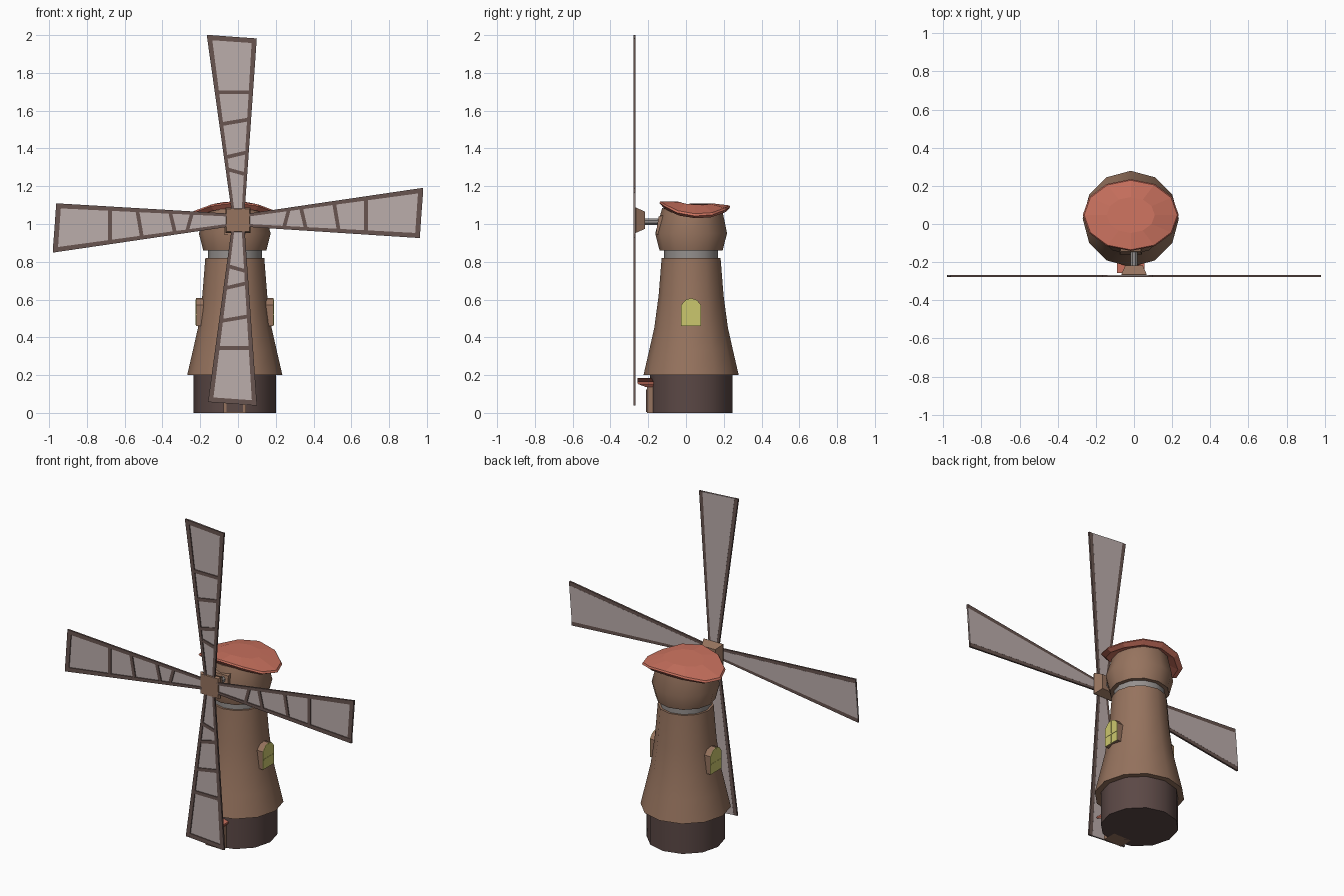
import bpy, bmesh, math
from mathutils import Vector

if "Cube" in bpy.data.objects:
    bpy.data.objects.remove(bpy.data.objects["Cube"])

def mat(name, *rgb):
    m = bpy.data.materials.new(name)
    m.diffuse_color = (*rgb, 1)
    m.use_nodes = True
    m.node_tree.nodes["Principled BSDF"].inputs["Base Color"].default_value = m.diffuse_color
    return m

BROWN = mat("wood_brown", .305, .172, .112)
DARK = mat("dark_base", .105, .065, .06)
RED = mat("roof_red", .60, .17, .115)
YELLOW = mat("window_yellow", .60, .57, .155)
CLOTH = mat("sail_cloth", .50, .42, .41)
FRAME = mat("sail_frame", .14, .09, .08)
GREY = mat("grey_metal", .30, .28, .27)

CX, CY = -0.017, 0.027      # tower axis
N = 12

def finish(name, bm, m, smooth=False):
    bmesh.ops.recalc_face_normals(bm, faces=bm.faces[:])
    me = bpy.data.meshes.new(name)
    bm.to_mesh(me)
    bm.free()
    ob = bpy.data.objects.new(name, me)
    bpy.context.collection.objects.link(ob)
    me.materials.append(m)
    if smooth:
        bpy.ops.object.select_all(action='DESELECT')
        ob.select_set(True)
        bpy.context.view_layer.objects.active = ob
        bpy.ops.object.shade_smooth_by_angle(angle=math.radians(32))
    return ob

def loft(bm, rings):
    """Closed skin through rings of points with equal counts."""
    rs = [[bm.verts.new(p) for p in r] for r in rings]
    n = len(rs[0])
    for a, b in zip(rs, rs[1:]):
        for i in range(n):
            j = (i + 1) % n
            bm.faces.new((a[i], a[j], b[j], b[i]))
    bm.faces.new(rs[0])
    bm.faces.new(rs[-1])

def ring(r, z, cx=CX, cy=CY, ry=None):
    ry = r if ry is None else ry
    return [Vector((cx + r * math.cos(i * math.tau / N), cy + ry * math.sin(i * math.tau / N), z))
            for i in range(N)]

def lathe(name, profile, m):
    bm = bmesh.new()
    loft(bm, [ring(r, z) for r, z in profile])
    return finish(name, bm, m, True)

def slab(bm, pts, y0, y1):
    """Front-view (x, z) outline extruded along y."""
    loft(bm, [[(x, y, z) for x, z in pts] for y in (y0, y1)])

def rect(hx, z0, z1, cx=CX):
    return [(cx - hx, z0), (cx + hx, z0), (cx + hx, z1), (cx - hx, z1)]

# Tower body
lathe("base", [(.218, 0), (.218, .21)], DARK)
lathe("tower", [(.252, .2), (.222, .33), (.195, .45), (.172, .62), (.156, .82)], BROWN)
lathe("neck_ring", [(.143, .81), (.143, .87)], GREY)

# Rotating cap, its top following the arched roof
bm = bmesh.new()
top = ring(.158, 1.085, CX, CY + .005)
for p in top:
    p.z -= 1.1 * (p.x - CX) ** 2
loft(bm, [ring(.167, .86), ring(.19, .95), top])
finish("cap", bm, BROWN, True)

# Axle housing on the cap front
bm = bmesh.new()
loft(bm, [[(x, -.16, z) for x, z in ((-.075, .945), (.041, .945))] + [(.041, 0, .945), (-.075, 0, .945)],
          [(-.07, -.145, 1.04), (.036, -.145, 1.04), (.036, 0, 1.075), (-.07, 0, 1.075)]])
finish("axle_housing", bm, BROWN)

# Saddle roof: oval arched across x, sloping down to the back
def roof_z(p, drop):
    return 1.12 - 1.1 * (p.x - CX) ** 2 - .12 * max(0, p.y - .05) - drop

bm = bmesh.new()
rings = []
for k, drop in ((.5, .03), (.88, .035), (1, .008), (.97, 0), (.5, 0)):
    r = ring(.252 * k, 0, CX, .047, .188 * k)
    for p in r:
        p.z = roof_z(p, drop)
    rings.append(r)
loft(bm, rings)
finish("roof", bm, RED)

# Arched side windows on box dormers
ARCH = [(-.053, .46), (.053, .46), (.053, .57), (.03, .598), (0, .608), (-.03, .598), (-.053, .57)]
for s, side in ((-1, "left"), (1, "right")):
    def side_prism(bm, pts, d0, d1):
        loft(bm, [[(CX + s * d, CY + y, z) for y, z in pts] for d in (d0, d1)])
    bm = bmesh.new()
    side_prism(bm, ARCH, .12, .203)
    finish("window_box_" + side, bm, BROWN)
    bm = bmesh.new()
    side_prism(bm, ARCH, .203, .206)
    side_prism(bm, rect(.003, .465, .6, 0), .206, .208)
    side_prism(bm, rect(.048, .517, .523, 0), .206, .208)
    finish("window_pane_" + side, bm, YELLOW)

# Door with red canopy
bm = bmesh.new()
slab(bm, rect(.06, 0, .155), -.207, -.12)
finish("door_frame", bm, BROWN)
bm = bmesh.new()
slab(bm, rect(.043, .005, .125), -.211, -.207)
finish("door", bm, DARK)
bm = bmesh.new()
def canopy(hx, y, z):
    xs = (-1, -.4, .4, 1)
    zs = (-.022, 0, 0, -.022)
    return ([(CX + hx * a, y, z + b) for a, b in zip(xs, zs)]
            + [(CX + hx * a, -.15, z + b) for a, b in zip(xs[::-1], zs)])
loft(bm, [canopy(.06, -.215, .16), canopy(.073, -.255, .175), canopy(.073, -.258, .185)])
finish("door_canopy", bm, RED)

# Hub and axle
HZ = 1.02
bm = bmesh.new()
loft(bm, [[(x, y, HZ + z) for x, z in rect(h, -h, h, 0)]
          for h, y in ((.06, -.279), (.067, -.265), (.046, -.218))])
finish("hub", bm, BROWN)
bm = bmesh.new()
loft(bm, [[(.019 * math.cos(a), y, 1.012 + .019 * math.sin(a))
           for a in (math.tau * (i + .5) / 8 for i in range(8))] for y in (-.23, -.1)])
finish("axle", bm, GREY)

# Sails: outline given by width left and right of the spar at the tip
BARS = [(.677, .677), (.508, .534), (.333, .36), (.27, .243)]
W = .026
for name, ang, left, right in (("top", 0, .164, .1), ("left", 90, .17, .09),
                               ("bottom", 180, .1, .16), ("right", -90, .17, .095)):
    c, s = math.cos(math.radians(ang)), math.sin(math.radians(ang))

    def edge(side, t, inset=0):
        """Point on the left (0) or right (1) edge at distance t from the hub."""
        tip = right if side else left
        x = .036 + (tip - .036) * (t - .06) / .91 - inset
        return (x if side else -x, t)

    def place(pts):
        return [(c * x - s * z, HZ + s * x + c * z) for x, z in pts]

    tips = (.98, .963)
    bm = bmesh.new()
    for e in (0, 1):
        slab(bm, place([edge(e, .05), edge(e, tips[e]), edge(e, tips[e], W), edge(e, .05, W * .6)]),
             -.279, -.268)
    for a, b in BARS + [(tips[0] - W / 2, tips[1] - W / 2)]:
        h = W / 2 if a > .9 else .01
        slab(bm, place([edge(0, a - h, .008), edge(1, b - h, .008), edge(1, b + h, .008), edge(0, a + h, .008)]),
             -.2785, -.272)
    finish("sail_frame_" + name, bm, FRAME)
    bm = bmesh.new()
    slab(bm, place([edge(0, .05, .015), edge(1, .05, .015), edge(1, tips[1], W - .002), edge(0, tips[0], W - .002)]),
         -.273, -.2675)
    finish("sail_cloth_" + name, bm, CLOTH)
